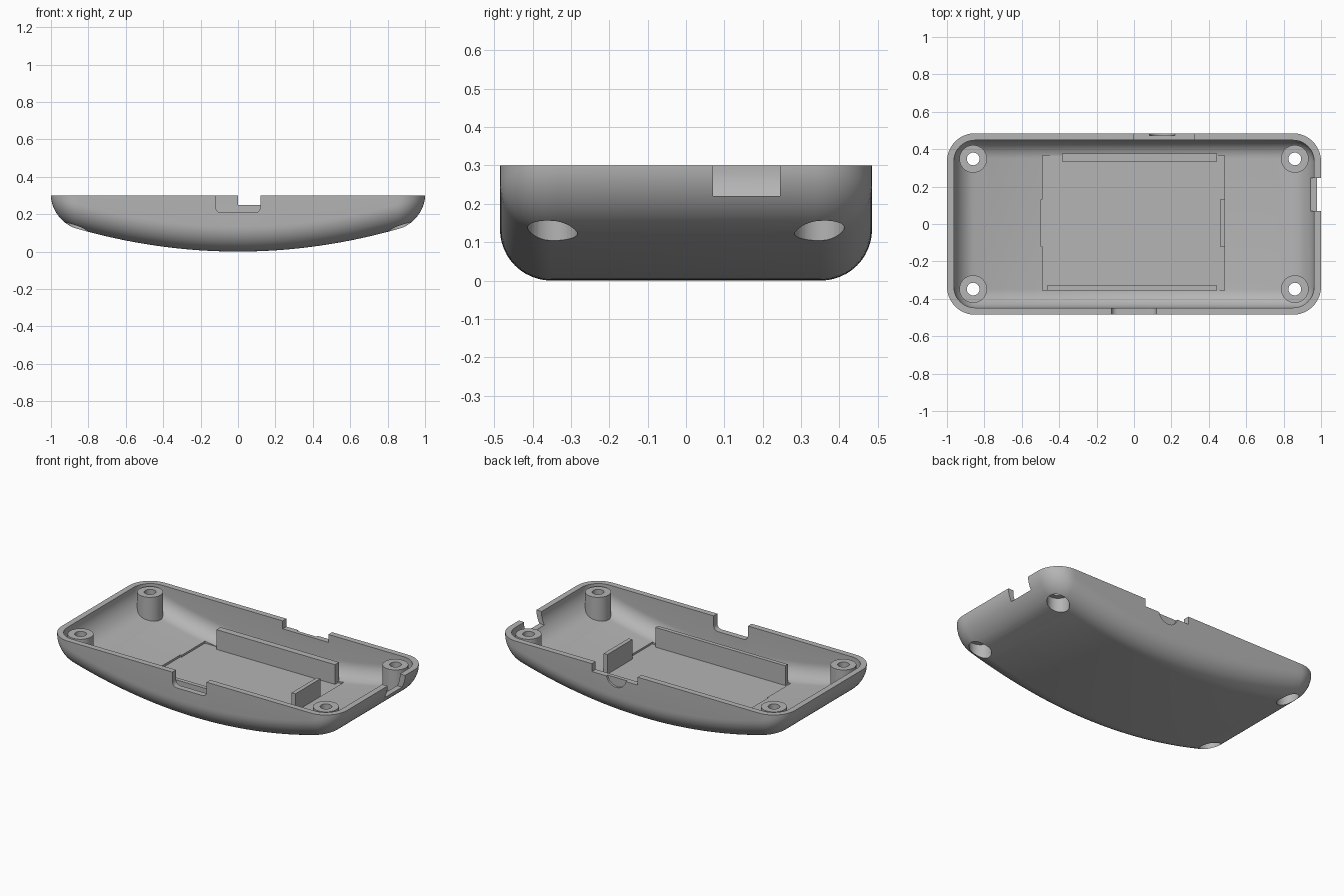
import bpy, bmesh
from math import sin, cos, pi, radians

old = bpy.data.objects.get("Cube")
if old:
    bpy.data.objects.remove(old, do_unlink=True)

grey = bpy.data.materials.new("light grey plastic")
grey.use_nodes = True
colour = (0.46, 0.46, 0.46, 1)
grey.diffuse_color = colour
grey.node_tree.nodes["Principled BSDF"].inputs["Base Color"].default_value = colour


def finish(name, bm):
    bmesh.ops.recalc_face_normals(bm, faces=bm.faces)
    mesh = bpy.data.meshes.new(name)
    bm.to_mesh(mesh)
    bm.free()
    mesh.materials.append(grey)
    obj = bpy.data.objects.new(name, mesh)
    bpy.context.collection.objects.link(obj)
    return obj


def half_path(hx, hy, r, steps=12, spans=40):
    """Rounded rectangle outline, from the +x middle over +y to the -x middle."""
    pts = [(hx, 0)]
    for i in range(steps + 1):
        a = pi / 2 * i / steps
        pts.append((hx - r + r * cos(a), hy - r + r * sin(a)))
    for i in range(1, spans):
        pts.append(((hx - r) * (1 - 2 * i / spans), hy))
    for i in range(steps + 1):
        a = pi / 2 * (1 + i / steps)
        pts.append((r - hx + r * cos(a), hy - r + r * sin(a)))
    return pts + [(-hx, 0)]


def bowed_body(name, hx, hy, corner, fillet, lift, top, steps=12):
    """Rounded slab with a bowed underside and a filleted lower edge."""
    bm = bmesh.new()
    rings = []
    for k in range(steps + 2):
        a = pi / 2 * min(k / steps, 1)
        inset, rise = fillet * (1 - sin(a)), fillet * (1 - cos(a))
        half = half_path(hx - inset, hy - inset, corner - inset)
        outline = half + [(x, -y) for x, y in half[-2:0:-1]]
        rings.append([bm.verts.new((x, y, top if k > steps else
                                    lift + 0.165 * x * x + rise)) for x, y in outline])
    n = len(rings[0])
    for low, high in zip(rings, rings[1:]):
        for i in range(n):
            j = (i + 1) % n
            bm.faces.new((low[i], low[j], high[j], high[i]))
    for ring in (rings[0], rings[-1]):
        for i in range(n // 2):
            quad = (ring[i], ring[i + 1], ring[-i - 1], ring[-i] if i else ring[0])
            bm.faces.new(list(dict.fromkeys(quad)))
    return finish(name, bm)


def box(name, x, y, z, round_bottom=0):
    bm = bmesh.new()
    bmesh.ops.create_cube(bm, size=1)
    for v in bm.verts:
        v.co = [lo + (hi - lo) * (c + 0.5) for c, (lo, hi) in zip(v.co, (x, y, z))]
    if round_bottom:
        edges = [e for e in bm.edges if all(v.co.z == min(w.co.z for w in bm.verts)
                 for v in e.verts) and abs(e.verts[0].co.y - e.verts[1].co.y) > 0.01]
        bmesh.ops.bevel(bm, geom=edges, offset=round_bottom, segments=6,
                        profile=0.5, affect='EDGES')
    return finish(name, bm)


def cylinder(name, x, y, z, radius):
    bm = bmesh.new()
    bmesh.ops.create_cone(bm, cap_ends=True, segments=40, radius1=radius,
                          radius2=radius, depth=z[1] - z[0])
    bmesh.ops.translate(bm, verts=bm.verts, vec=(x, y, sum(z) / 2))
    return finish(name, bm)


def combine(target, tool, operation):
    mod = target.modifiers.new("cut", 'BOOLEAN')
    mod.operation, mod.solver, mod.object = operation, 'EXACT', tool
    bpy.context.view_layer.update()
    with bpy.context.temp_override(object=target, active_object=target):
        bpy.ops.object.modifier_apply(modifier=mod.name)
    bpy.data.objects.remove(tool, do_unlink=True)


# Outer body and the hollow inside it
shell = bowed_body("case_shell", 1, 0.485, 0.15, 0.134, 0, 0.3)
cavity = bowed_body("cavity", 0.963, 0.448, 0.113, 0.1, 0.033, 0.4)

# Flat battery bed with its side slot, and three retaining ribs
FLOOR, RIB = 0.06, 0.185
combine(cavity, box("bed_cut", (-0.488, 0.485), (-0.355, 0.365), (FLOOR, 0.2)), 'UNION')
combine(cavity, box("bed_slot", (-0.496, -0.4), (-0.12, 0.13), (FLOOR, 0.21)), 'UNION')
combine(cavity, box("bed_pad", (-0.488, 0.485), (-0.355, 0.365), (-0.2, FLOOR)), 'DIFFERENCE')
ribs = [((-0.385, 0.445), (0.335, 0.376)),
        ((-0.465, 0.445), (-0.356, -0.33)),
        ((0.46, 0.486), (-0.12, 0.13))]
for x, y in ribs:
    combine(cavity, box("rib", x, y, (-0.1, RIB)), 'DIFFERENCE')

# Screw bosses stand in the hollow
corners = [(sx * 0.86, sy * 0.348) for sx in (-1, 1) for sy in (-1, 1)]
for x, y in corners:
    combine(cavity, cylinder("boss", x, y, (-0.1, 0.292), 0.074), 'DIFFERENCE')
combine(shell, cavity, 'DIFFERENCE')

# Screw holes with wide counterbores from below
for x, y in corners:
    combine(shell, cylinder("screw_hole", x, y, (-0.1, 0.5), 0.034), 'DIFFERENCE')
    combine(shell, cylinder("counterbore", x, y, (-0.1, 0.2), 0.065), 'DIFFERENCE')

# Port openings in the rim: front, back, and +x end
combine(shell, box("front_port", (-0.12, 0.12), (-0.6, -0.42), (0.208, 0.4), 0.03), 'DIFFERENCE')
combine(shell, box("back_port", (0, 0.32), (0.42, 0.6), (0.25, 0.4)), 'DIFFERENCE')
combine(shell, box("end_port", (0.94, 1.1), (0.07, 0.245), (0.22, 0.4)), 'DIFFERENCE')

# Shallow round relief under the back port
relief = cylinder("port_relief", 0, 0, (0, 0.1), 0.07)
relief.rotation_euler.x = -pi / 2
relief.location = (0.15, 0.472, 0.265)
combine(shell, relief, 'DIFFERENCE')

# Smooth curved skin with crisp edges
bpy.ops.object.select_all(action='DESELECT')
shell.select_set(True)
bpy.context.view_layer.objects.active = shell
bpy.ops.object.shade_smooth_by_angle(angle=radians(30))
